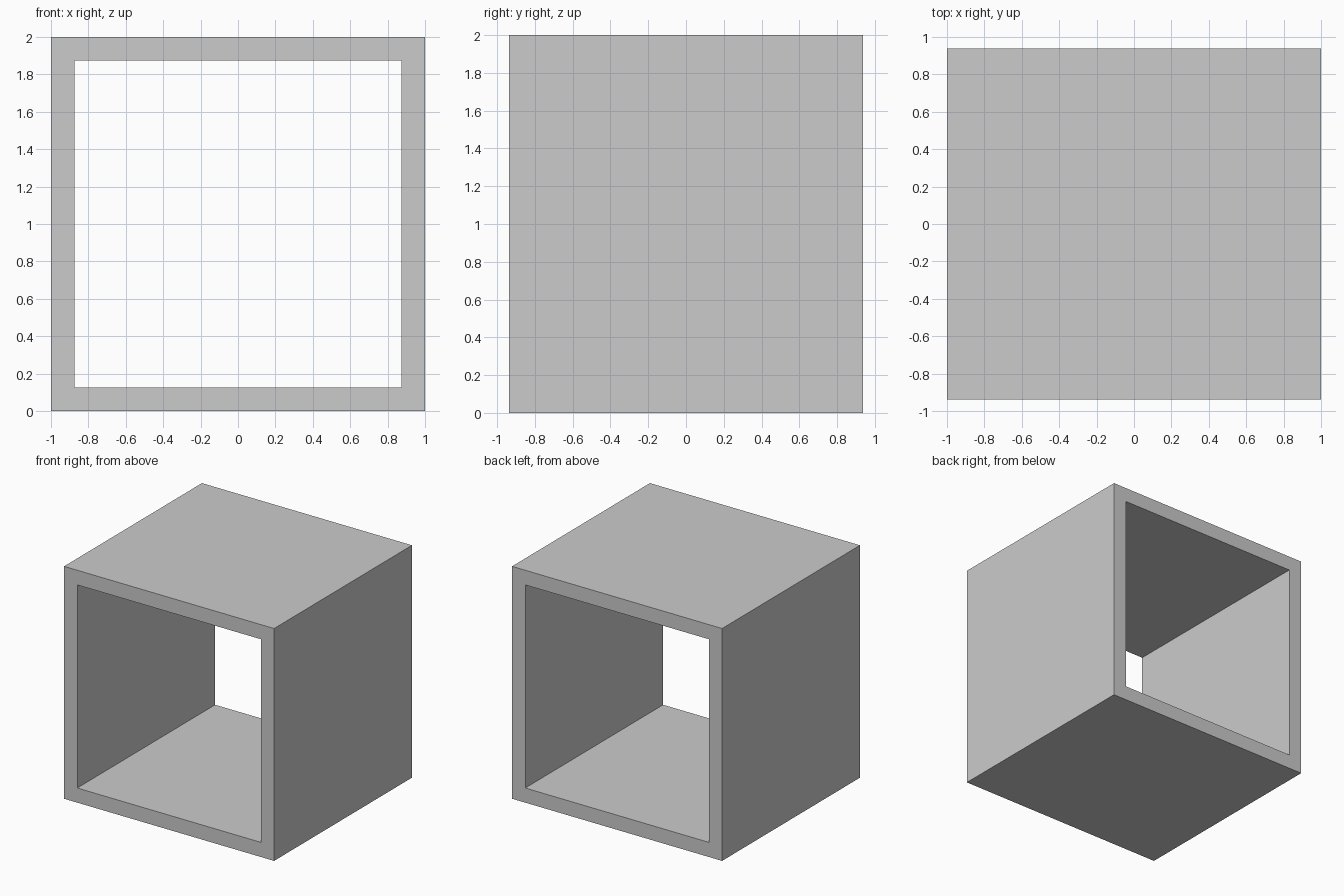
import bpy
import bmesh

if "Cube" in bpy.data.objects:
    bpy.data.objects.remove(bpy.data.objects["Cube"])

HALF = 1.0       # half width and half height
WALL = 0.126     # wall thickness
DEPTH = 0.9375   # half depth along y


def square_loop(bm, half, y):
    """Four corner vertices of a square centred on z = 1."""
    corners = [(-1, -1), (1, -1), (1, 1), (-1, 1)]
    return [bm.verts.new((sx * half, y, HALF + sz * half)) for sx, sz in corners]


# Square tube, open at front and back
bm = bmesh.new()
loops = [
    square_loop(bm, HALF, -DEPTH),
    square_loop(bm, HALF, DEPTH),
    square_loop(bm, HALF - WALL, DEPTH),
    square_loop(bm, HALF - WALL, -DEPTH),
]
# Outer walls, back rim, inner walls, front rim
for a, b in zip(loops, loops[1:] + loops[:1]):
    for i in range(4):
        j = (i + 1) % 4
        bm.faces.new((a[i], a[j], b[j], b[i]))
bmesh.ops.recalc_face_normals(bm, faces=bm.faces)

mesh = bpy.data.meshes.new("open_box_shelf")
bm.to_mesh(mesh)
bm.free()
shelf = bpy.data.objects.new("open_box_shelf", mesh)
bpy.context.collection.objects.link(shelf)
